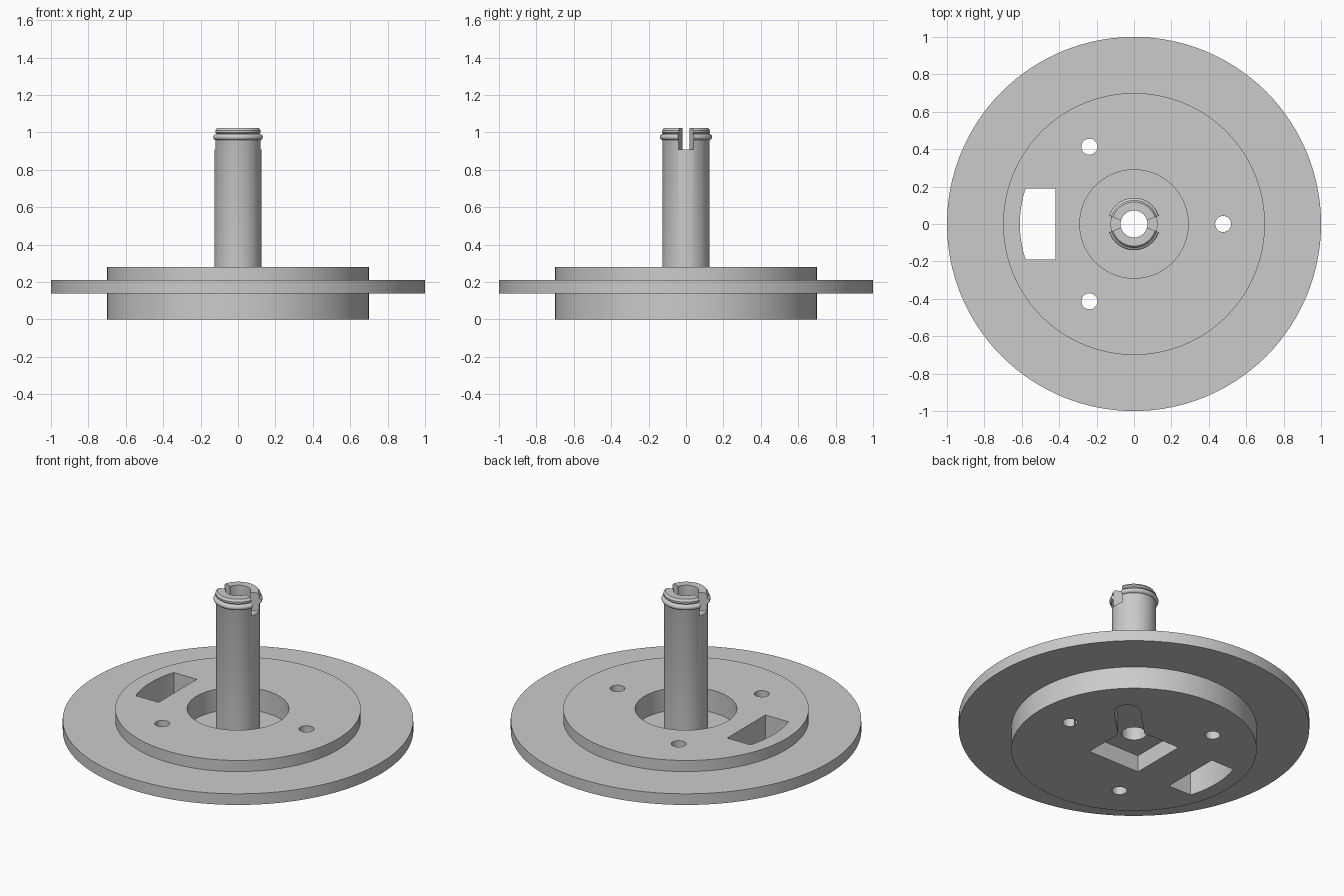
import bpy, bmesh, math
from math import cos, sin, pi, radians

old = bpy.data.objects.get("Cube")
if old:
    bpy.data.objects.remove(old, do_unlink=True)

grey = bpy.data.materials.new("plain grey")
grey.use_nodes = True
colour = (0.6, 0.6, 0.6, 1)
grey.diffuse_color = colour
grey.node_tree.nodes["Principled BSDF"].inputs["Base Color"].default_value = colour

BORE = 0.072


def finish(name, bm):
    bmesh.ops.recalc_face_normals(bm, faces=bm.faces)
    mesh = bpy.data.meshes.new(name)
    bm.to_mesh(mesh)
    bm.free()
    ob = bpy.data.objects.new(name, mesh)
    bpy.context.collection.objects.link(ob)
    mesh.materials.append(grey)
    return ob


def lathe(name, profile, sides):
    """Spin a closed (radius, height) profile around z."""
    bm = bmesh.new()
    rings = [[bm.verts.new((r * cos(2 * pi * i / sides), r * sin(2 * pi * i / sides), z))
              for r, z in profile] for i in range(sides)]
    n = len(profile)
    for i in range(sides):
        a, b = rings[i], rings[(i + 1) % sides]
        for j in range(n):
            k = (j + 1) % n
            bm.faces.new((a[j], b[j], b[k], a[k]))
    return finish(name, bm)


def prism(name, outline, z0, z1):
    """Extrude a flat outline from z0 to z1."""
    bm = bmesh.new()
    face = bm.faces.new([bm.verts.new((x, y, z0)) for x, y in outline])
    new = bmesh.ops.extrude_face_region(bm, geom=[face])["geom"]
    bmesh.ops.translate(bm, vec=(0, 0, z1 - z0),
                        verts=[v for v in new if isinstance(v, bmesh.types.BMVert)])
    ob = finish(name, bm)
    ob.hide_render = True
    return ob


def arc(cx, cy, r, start, end, steps):
    return [(cx + r * cos(start + (end - start) * i / steps),
             cy + r * sin(start + (end - start) * i / steps)) for i in range(steps + 1)]


def activate(ob):
    bpy.ops.object.select_all(action='DESELECT')
    ob.select_set(True)
    bpy.context.view_layer.objects.active = ob


def cut(ob, cutters):
    activate(ob)
    for c in cutters:
        mod = ob.modifiers.new("cut", 'BOOLEAN')
        mod.operation = 'DIFFERENCE'
        mod.solver = 'EXACT'
        mod.object = c
        bpy.ops.object.modifier_apply(modifier=mod.name)
        bpy.data.objects.remove(c, do_unlink=True)


# Flanged plate with a round well in its top
plate = lathe("flanged_plate", [
    (BORE, 0), (0.7, 0), (0.7, 0.14), (1, 0.14), (1, 0.21), (0.7, 0.21),
    (0.7, 0.28), (0.29, 0.28), (0.29, 0.14), (BORE, 0.14)], 128)

# Three bolt holes, curved window, square pocket and diagonal groove
cutters = []
for i in range(3):
    a = 2 * pi * i / 3
    hole = arc(0.477 * cos(a), 0.477 * sin(a), 0.043, 0, 2 * pi, 32)[:-1]
    cutters.append(prism("hole_cutter", hole, -0.1, 0.4))
half = math.asin(0.19 / 0.61)
window = arc(0, 0, 0.61, pi - half, pi + half, 16) + [(-0.42, -0.19), (-0.42, 0.19)]
cutters.append(prism("window_cutter", window, -0.1, 0.4))
s = 0.18
cutters.append(prism("pocket_cutter", [(-s, -s), (s, -s), (s, s), (-s, s)], -0.1, 0.105))
d = radians(45)
groove = arc(0.435 * cos(d), 0.435 * sin(d), 0.075, d - pi / 2, d + pi / 2, 16)
groove += [(-0.075 * sin(d), 0.075 * cos(d)), (0.075 * sin(d), -0.075 * cos(d))]
cutters.append(prism("groove_cutter", groove, -0.1, 0.1045))
cut(plate, cutters)

# Hollow shaft with a snap bead near the tip
bead = [(0.124 + 0.016 * cos(t), 0.975 + 0.016 * sin(t))
        for t in [radians(-80 + 20 * i) for i in range(9)]]
shaft = lathe("hollow_shaft", [(BORE, 0.14), (0.126, 0.14), (0.126, 0.957)] + bead + [
    (0.122, 0.993), (0.128, 0.999), (0.128, 1.01), (0.118, 1.024), (BORE, 1.024)], 64)

# Wedge-shaped notches on both sides of the tip
w = radians(20)
notches = []
for side in (0, pi):
    wedge = [(0.02 * cos(side), 0.0), (0.3 * cos(side - w), 0.3 * sin(side - w)),
             (0.3 * cos(side + w), 0.3 * sin(side + w))]
    notches.append(prism("notch_cutter", wedge, 0.91, 1.2))
cut(shaft, notches)

for ob in (plate, shaft):
    activate(ob)
    bpy.ops.object.shade_smooth_by_angle(angle=radians(30))
